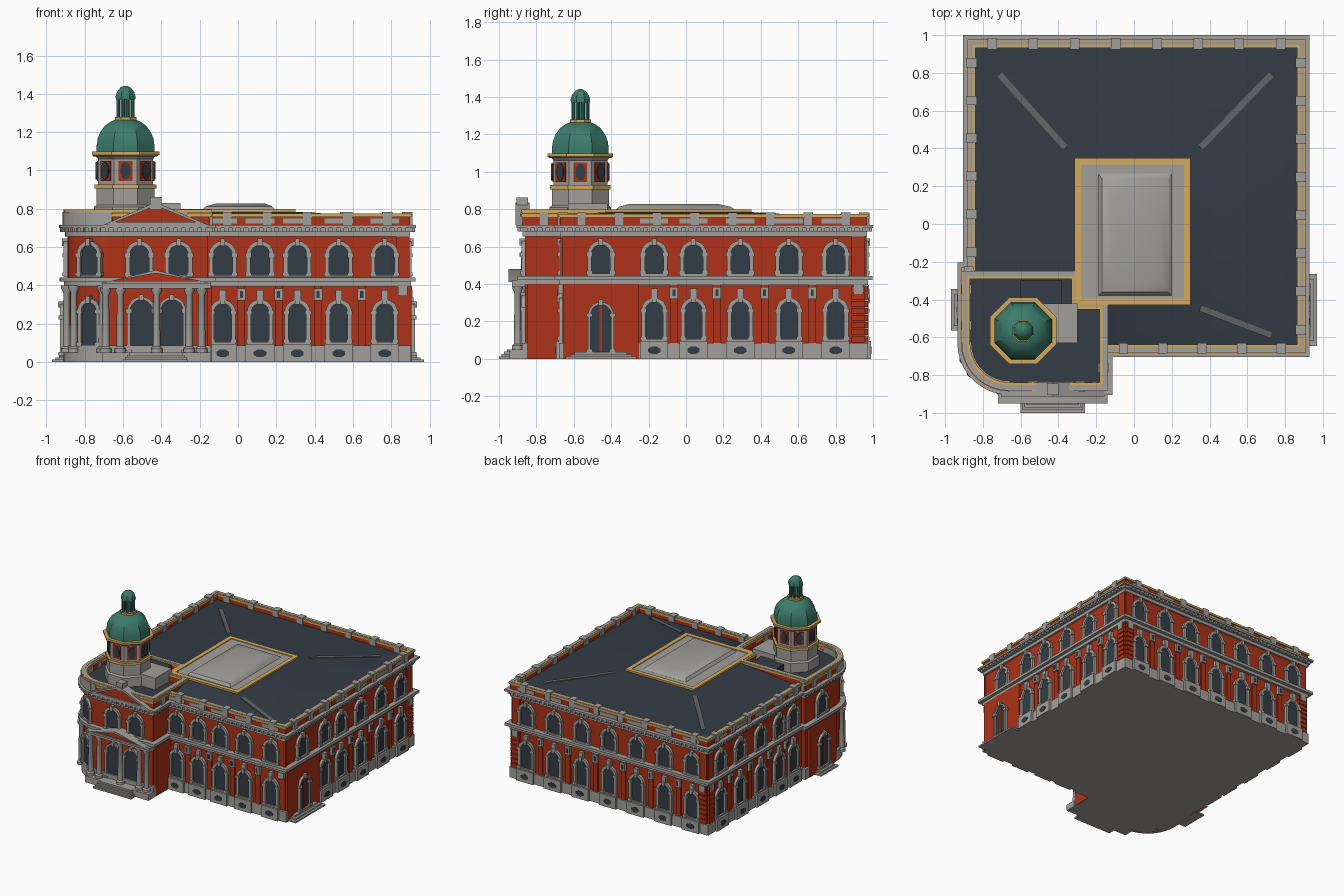
import bpy, bmesh, math
from mathutils import Matrix, Vector

if "Cube" in bpy.data.objects:
    bpy.data.objects.remove(bpy.data.objects["Cube"])

COL = {"brick_red": (0.42, 0.032, 0.009), "stone_grey": (0.36, 0.35, 0.325), "roof_slate": (0.034, 0.045, 0.06),
       "window_glass": (0.034, 0.047, 0.062), "copper_green": (0.045, 0.20, 0.145), "trim_gold": (0.66, 0.40, 0.11),
       "hip_grey": (0.12, 0.13, 0.14)}
MAT = {}
for n, c in COL.items():
    MAT[n] = bpy.data.materials.new(n)
    MAT[n].diffuse_color = (*c, 1)
RED, GREY, SLATE, GLASS, GREEN, GOLD, HIP = COL
I = Matrix()
parts = {}


# ---- helpers: everything is a loft between rings of points ----
def loft(part, mat, rings, M=I, cyclic=False):
    bm = parts.setdefault(part, (bmesh.new(), mat))[0]
    vs = [[bm.verts.new(M @ Vector(p)) for p in r] for r in rings]
    n = len(vs[0])
    pairs = list(zip(vs, vs[1:])) + ([(vs[-1], vs[0])] if cyclic else [])
    for a, b in pairs:
        for i in range(n):
            j = (i + 1) % n
            bm.faces.new((a[i], a[j], b[j], b[i]))
    if not cyclic:
        bm.faces.new(vs[0][::-1])
        bm.faces.new(vs[-1])


def at(pts, h):
    return [(p[0], p[1], h) for p in pts]


def prism(part, mat, pts, a, b, M=I):
    loft(part, mat, [at(pts, a), at(pts, b)], M)


def ring(part, mat, outer, inner, a, b, M=I):
    loft(part, mat, [at(outer, a), at(outer, b), at(inner, b), at(inner, a)], M, True)


def rect(x0, x1, y0, y1):
    return [(x0, y0), (x1, y0), (x1, y1), (x0, y1)]


def box(part, mat, x0, x1, y0, y1, z0, z1, M=I):
    prism(part, mat, rect(x0, x1, y0, y1), z0, z1, M)


def ngon(n, r, cx=0, cy=0, turn=0, sy=1):
    return [(cx + r * math.cos(turn + math.tau * i / n), cy + sy * r * math.sin(turn + math.tau * i / n)) for i in range(n)]


def lathe(part, mat, prof, n, cx, cy, turn=0):
    loft(part, mat, [at(ngon(n, r, cx, cy, turn), z) for r, z in prof])


def wall(x, y, deg):
    """Frame on a wall: local x along, local y up, local z outwards."""
    a = math.radians(deg)
    c, s = math.cos(a), math.sin(a)
    return Matrix(((-s, 0, c, x), (c, 0, s, y), (0, 1, 0, 0), (0, 0, 0, 1)))


def offset(poly, d):
    out = []
    for i, p in enumerate(poly):
        p = Vector(p)
        e1 = (p - Vector(poly[i - 1])).normalized()
        e2 = (Vector(poly[(i + 1) % len(poly)]) - p).normalized()
        n1, n2 = Vector((e1.y, -e1.x)), Vector((e2.y, -e2.x))
        out.append(tuple(p + d * (n1 + n2) / (1 + n1.dot(n2))))
    return out


def along(poly, step):
    """Evenly spaced wall frames along each long edge."""
    for i, p in enumerate(poly):
        p, q = Vector(p), Vector(poly[(i + 1) % len(poly)])
        e = q - p
        n = max(1, round(e.length / step))
        for k in range(n if e.length > 0.15 else 1):
            m = p + e * (k + 0.5) / n
            yield wall(m.x, m.y, math.degrees(math.atan2(-e.x, e.y)))


def arch(w, z0, z1):
    r = w / 2
    return [(-r, z0), (r, z0)] + [(r * math.cos(math.pi * k / 10), z1 - r + r * math.sin(math.pi * k / 10)) for k in range(11)]


def window(M, w, z0, z1, f=0.022):
    prism("window_panes", GLASS, arch(w, z0, z1), 0, 0.006, M)
    ring("window_frames", GREY, arch(w + 2 * f, z0 - 0.012, z1 + f), arch(w, z0, z1), 0, 0.02, M)
    box("window_keystones", GREY, -0.012, 0.012, z1 - 0.005, z1 + f + 0.012, 0, 0.03, M)
    for s in (-1, 1):  # impost blocks and sill brackets
        c = s * (w / 2 + f / 2)
        for h in (z1 - w / 2, z0 + 0.005):
            box("window_imposts", GREY, c - 0.016, c + 0.016, h - 0.012, h + 0.008, 0, 0.026, M)


def upper_window(M):
    window(M, 0.10, 0.455, 0.61)


def lower_window(M):
    window(M, 0.092, 0.105, 0.305)
    box("window_keystones", GREY, -0.018, 0.018, 0.32, 0.375, 0, 0.025, M)
    box("plinth_blocks", GREY, -0.075, 0.075, 0, 0.095, 0, 0.035, M)
    prism("basement_lights", GLASS, ngon(8, 0.036, 0, 0.045, math.pi / 8, 0.6), 0.03, 0.038, M)


def bracket(M):
    box("slim_pilasters", RED, -0.02, 0.02, 0.08, 0.40, 0, 0.01, M)
    box("pilaster_brackets", GREY, -0.022, 0.022, 0.32, 0.385, 0, 0.022, M)
    box("bracket_panels", SLATE, -0.008, 0.008, 0.335, 0.37, 0.02, 0.026, M)


def column(x, y, z0, z1, r=0.02):
    lathe("portico_columns", GREY, [(1.5 * r, z0), (1.5 * r, z0 + 0.02), (r, z0 + 0.03), (0.85 * r, z1 - 0.04),
                                    (1.4 * r, z1 - 0.015), (1.4 * r, z1)], 16, x, y)


# ---- footprints ----
corner = [(-0.66 + 0.23 * math.cos(math.radians(a)), -0.63 + 0.23 * math.sin(math.radians(a))) for a in range(180, 271, 10)]
foot = [(-0.16, -0.66), (0.885, -0.66), (0.885, 0.955), (-0.86, 0.955), (-0.86, -0.25), (-0.89, -0.25)] + corner + [(-0.16, -0.86)]
wing = [(-0.16, -0.43), (-0.31, -0.43), (-0.31, -0.27), (-0.89, -0.27)] + corner + [(-0.16, -0.86)]

# ---- walls, plinth, cornices ----
prism("brick_walls", RED, foot, 0, 0.71)
for name, d, a, b in (("plinth", 0.018, 0, 0.085), ("middle_frieze", 0.018, 0.395, 0.42), ("middle_cornice", 0.042, 0.42, 0.442),
                      ("upper_frieze", 0.014, 0.655, 0.68), ("upper_cornice_bed", 0.028, 0.68, 0.70), ("upper_cornice", 0.045, 0.70, 0.715)):
    prism(name, GREY, offset(foot, d), a, b)
for M in along(foot, 0.04):
    box("cornice_dentils", GREY, -0.01, 0.01, 0.68, 0.70, 0.02, 0.04, M)

# ---- parapets: red wall, gold rail showing inside a grey coping ----
for name, poly, top in (("main", foot, 0.775), ("wing", wing, 0.797)):
    ring(name + "_parapet", RED, offset(poly, 0.014), offset(poly, -0.022), 0.69, top - 0.018)
    ring(name + "_gold_rail", GOLD, offset(poly, 0.022), offset(poly, -0.022), top - 0.018, top - 0.002)
    ring(name + "_coping", GREY, offset(poly, 0.016), offset(poly, -0.008), top - 0.004, top)
for M in along(foot, 0.215):
    box("parapet_posts", GREY, -0.025, 0.025, 0.70, 0.783, -0.03, 0.026, M)

# ---- windows on each side ----
sides = [((lambda t: wall(t, -0.66, -90)), [-0.08, 0.115, 0.31, 0.526, 0.766]),
         ((lambda t: wall(0.885, t, 0)), [-0.17, 0.04, 0.29, 0.55, 0.80]),
         ((lambda t: wall(-0.86, t, 180)), [-0.13, 0.05, 0.29, 0.55, 0.80]),
         ((lambda t: wall(t, 0.955, 90)), [-0.73 + 0.2475 * k for k in range(7)])]
for frame, ts in sides:
    for t in ts:
        upper_window(frame(t))
        lower_window(frame(t))
        box("parapet_panels", GREY, -0.075, 0.075, 0.722, 0.75, 0.01, 0.02, frame(t))
    for a, b in zip(ts, ts[1:]):
        bracket(frame((a + b) / 2))

# ---- corner piers, with brick quoins on the back corners ----
for x, y, deg in ((0.86, -0.66, -90), (0.885, 0.92, 0), (0.85, 0.955, 90), (-0.825, 0.955, 90), (-0.86, 0.92, 180)):
    M = wall(x, y, deg)
    for k in range(8 if y > 0 else 0):
        box("quoins", RED, -0.035, 0.035, 0.088 + 0.038 * k, 0.12 + 0.038 * k, 0, 0.018, M)
    box("quoin_capitals", GREY, -0.025, 0.025, 0.345, 0.395, 0, 0.024, M)
    box("upper_corner_piers", RED, -0.035, 0.035, 0.442, 0.655, 0, 0.01, M)

# ---- plain side bays with door and steps ----
for s, x in ((1, 0.885), (-1, -0.89)):
    M = wall(x, -0.455, 0 if s > 0 else 180)
    w = 0.203 if s > 0 else 0.17
    box("side_bays", RED, -w, w, 0, 0.40, 0, 0.021, M)
    upper_window(M)
    D = M @ Matrix.Translation((0, 0, 0.02))
    window(D, 0.11, 0.04, 0.29, 0.014)
    box("door_leaf_bars", RED, -0.007, 0.007, 0.04, 0.28, 0, 0.01, D)
    for k in range(3):
        w = (0.19 if s > 0 else 0.11) - 0.025 * k
        box("side_steps", GREY, -w, w, 0, 0.012 * (k + 1), 0, abs(0.97 - abs(x)) - 0.018 * k, M)
box("wing_side_bay", RED, -0.16, -0.139, -0.85, -0.66, 0, 0.40)

# ---- wing front: windows, rounded corner, portico ----
for x in (-0.515, -0.31):
    upper_window(wall(x, -0.86, -90))
for x in (-0.505, -0.345):
    window(wall(x, -0.86, -90), 0.115, 0.05, 0.325, 0.016)
a = math.radians(241)
M = wall(-0.66 + 0.228 * math.cos(a), -0.63 + 0.228 * math.sin(a), 241)
upper_window(M)
window(M, 0.09, 0.09, 0.31)
for deg in (200, 218, 259):
    a = math.radians(deg)
    column(-0.66 + 0.25 * math.cos(a), -0.63 + 0.25 * math.sin(a), 0.05, 0.40)
for x in (-0.69, -0.615, -0.425, -0.255, -0.19):
    column(x, -0.90, 0.05, 0.39)
box("portico_podium", GREY, -0.71, -0.14, -0.945, -0.86, 0, 0.05)
box("portico_entablature", GREY, -0.71, -0.14, -0.93, -0.86, 0.385, 0.42)
for k in range(4):
    box("front_steps", GREY, -0.60 + 0.01 * k, -0.26 - 0.01 * k, -1.0 + 0.014 * k, -0.93, 0, 0.0125 * (k + 1))


def pediment(name, y, depth, half, z0, z1, edge):
    M = wall(-0.43, y, -90)
    tri = [(-half, z0), (half, z0), (0, z1)]
    inner = [(-half * 0.76, z0 + edge), (half * 0.76, z0 + edge), (0, z1 - 1.2 * edge)]
    ring(name + "_pediment", GREY, tri, inner, -depth, 0, M)
    prism(name + "_tympanum", RED, inner, -depth, -0.012, M)


pediment("lower", -0.95, 0.09, 0.29, 0.41, 0.48, 0.014)
pediment("upper", -0.912, 0.075, 0.275, 0.715, 0.835, 0.016)
box("pediment_block", GREY, -0.46, -0.40, -0.905, -0.845, 0.80, 0.862)

# ---- hipped main roof with deck, notched around the wing ----
low, high = rect(-0.845, 0.87, -0.645, 0.94), rect(-0.31, 0.295, -0.425, 0.345)
loft("main_roof", SLATE, [at(low, 0.70), at(low, 0.728), at(high, 0.785)])
prism("roof_cutter", SLATE, offset(wing, -0.01), 0.6, 0.9)
prism("wing_roof", SLATE, offset(wing, -0.01), 0.70, 0.735)
for i in (1, 2, 3):
    p, q = Vector((*low[i], 0.728)), Vector((*high[i], 0.785))
    H = Matrix.Translation(p) @ (q - p).to_track_quat('X', 'Z').to_matrix().to_4x4()
    L = (q - p).length
    box("hip_strips", HIP, 0.25 * L, 0.9 * L, -0.016, 0.016, -0.004, 0.004, H)
ring("deck_gold_border", GOLD, offset(high, 0.005), offset(high, -0.03), 0.77, 0.798)
prism("roof_deck", GREY, offset(high, -0.02), 0.77, 0.792)
loft("deck_skylight", GREY, [at(rect(-0.19, 0.20, -0.38, 0.27), 0.79), at(rect(-0.17, 0.18, -0.36, 0.24), 0.812),
                             at(rect(-0.11, 0.14, -0.30, 0.17), 0.828)])

# ---- octagonal tower ----
TX, TY, T8, K = -0.587, -0.565, math.pi / 8, 1 / math.cos(math.pi / 8)


def tower(part, mat, prof):
    lathe(part, mat, [(r * K, z) for r, z in prof], 8, TX, TY, T8)


box("tower_annex", GREY, -0.50, -0.30, -0.63, -0.42, 0.73, 0.83)
box("annex_roof", SLATE, -0.60, -0.38, -0.42, -0.30, 0.73, 0.79)
tower("tower_base", GREY, [(0.165, 0.73), (0.165, 0.81), (0.152, 0.82), (0.152, 0.908)])
tower("tower_lower_band", GOLD, [(0.162, 0.906), (0.162, 0.928)])
tower("tower_drum", GREY, [(0.144, 0.926), (0.144, 1.06), (0.156, 1.075)])
tower("tower_upper_band", GOLD, [(0.165, 1.073), (0.176, 1.082), (0.176, 1.098)])
tower("dome", GREEN, [(0.152, 1.096), (0.151, 1.13), (0.146, 1.165), (0.132, 1.2), (0.108, 1.233), (0.078, 1.255), (0.05, 1.266)])
tower("lantern_band", GOLD, [(0.056, 1.262), (0.056, 1.28)])
tower("lantern_core", GREEN, [(0.022, 1.28), (0.022, 1.375)])
tower("lantern_cap", GREEN, [(0.05, 1.37), (0.052, 1.385), (0.045, 1.41), (0.028, 1.432), (0.008, 1.442)])
for k in range(8):
    a = math.tau * k / 8
    M = wall(TX + 0.144 * math.cos(a), TY + 0.144 * math.sin(a), math.degrees(a))
    box("tower_panels", RED, -0.036, 0.036, 0.945, 1.05, 0, 0.006, M)
    prism("tower_windows", GLASS, ngon(16, 0.027, 0, 0.998, 0, 1.7), 0, 0.012, M)
    b = a + T8
    lathe("lantern_columns", GREEN, [(0.01, 1.28), (0.01, 1.372)], 8, TX + 0.041 * math.cos(b), TY + 0.041 * math.sin(b))

# ---- turn parts into objects ----
for name, (bm, mat) in parts.items():
    bmesh.ops.recalc_face_normals(bm, faces=bm.faces[:])
    me = bpy.data.meshes.new(name)
    bm.to_mesh(me)
    bm.free()
    me.materials.append(MAT[mat])
    ob = bpy.data.objects.new(name, me)
    bpy.context.collection.objects.link(ob)
    bpy.ops.object.select_all(action='DESELECT')
    ob.select_set(True)
    bpy.context.view_layer.objects.active = ob
    bpy.ops.object.shade_smooth_by_angle(angle=math.radians(30))
cutter = bpy.data.objects["roof_cutter"]
cutter.hide_render = True
cutter.hide_set(True)
mod = bpy.data.objects["main_roof"].modifiers.new("wing_notch", 'BOOLEAN')
mod.operation, mod.object, mod.solver = 'DIFFERENCE', cutter, 'EXACT'

for m in bpy.data.materials:
    if m.users and not m.is_grease_pencil:
        m.use_nodes = True
        m.node_tree.nodes["Principled BSDF"].inputs["Base Color"].default_value = m.diffuse_color
